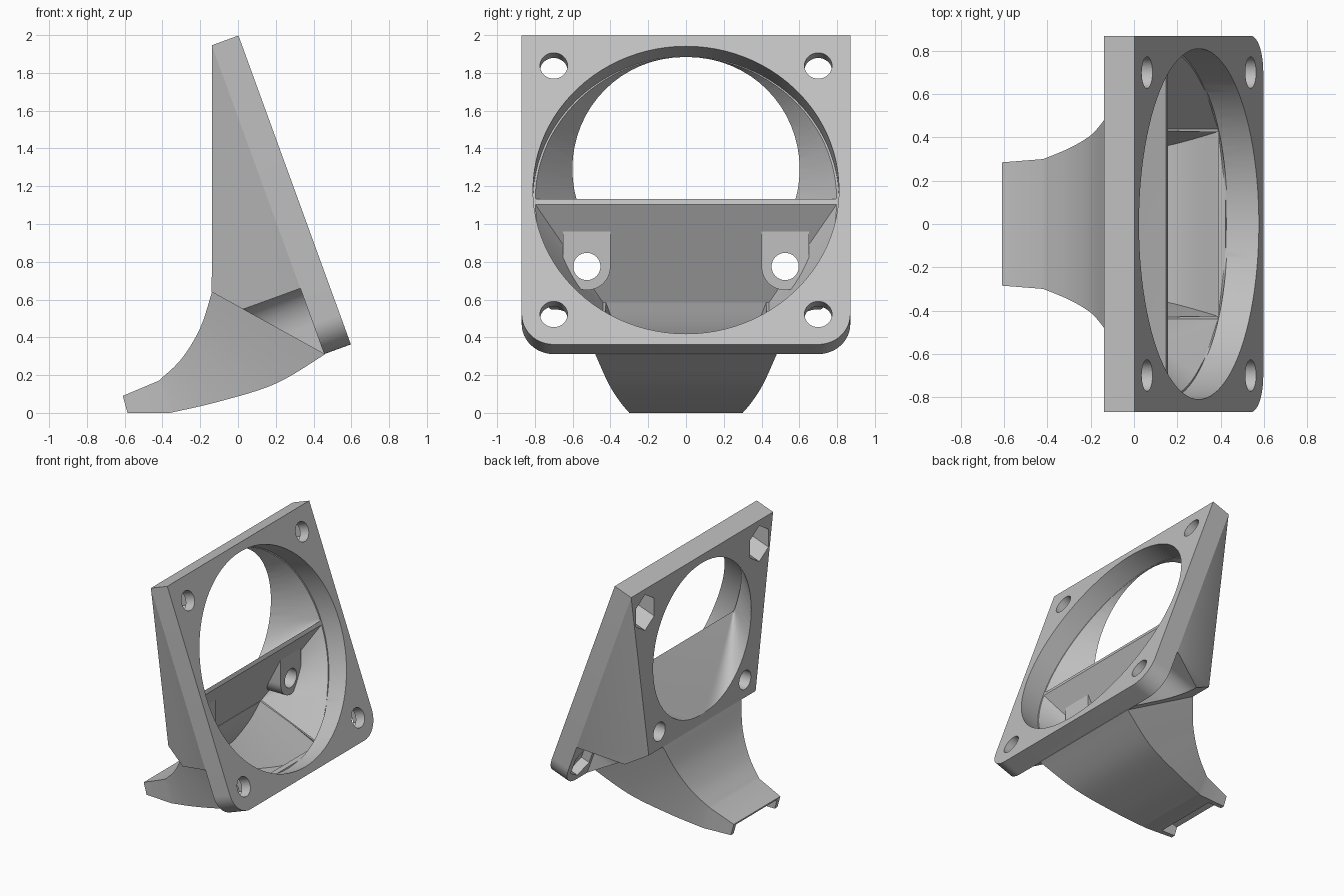
import bpy, bmesh
from math import sin, cos, radians
from mathutils import Matrix, Vector

cube = bpy.data.objects.get("Cube")
if cube:
    bpy.data.objects.remove(cube, do_unlink=True)

mat = bpy.data.materials.new("light_grey_plastic")
mat.use_nodes = True
GREY = (0.53, 0.53, 0.53, 1)
mat.diffuse_color = GREY
mat.node_tree.nodes["Principled BSDF"].inputs["Base Color"].default_value = GREY

# Tilted frame of the fan plate: x = outward normal, z = up along the plate
TILT = Matrix.Translation((0.3, 0, 1.18)) @ Matrix.Rotation(radians(-20), 4, 'Y')
FLAT = Matrix.Identity(4)
HALF, THICK, BOLT, BORE = 0.87, 0.15, 0.70, 0.81
SEAT = BORE - 0.004


def finish(name, bm):
    bmesh.ops.recalc_face_normals(bm, faces=bm.faces)
    me = bpy.data.meshes.new(name)
    bm.to_mesh(me)
    bm.free()
    me.materials.append(mat)
    ob = bpy.data.objects.new(name, me)
    bpy.context.collection.objects.link(ob)
    return ob


def hull(name, pts):
    bm = bmesh.new()
    for p in pts:
        bm.verts.new(p)
    bmesh.ops.convex_hull(bm, input=bm.verts)
    loose = [v for v in bm.verts if not v.link_faces]
    bmesh.ops.delete(bm, geom=loose, context='VERTS')
    return finish(name, bm)


def prism(name, outline, x0, x1, frame=FLAT):
    """Extrude a (y, z) outline along x inside a frame."""
    bm = bmesh.new()
    ends = [[bm.verts.new(frame @ Vector((x, y, z))) for y, z in outline] for x in (x0, x1)]
    for ring in ends:
        bm.faces.new(ring)
    for i in range(len(outline)):
        bm.faces.new((ends[0][i - 1], ends[0][i], ends[1][i], ends[1][i - 1]))
    return finish(name, bm)


def arc(cy, cz, r, a0=0, a1=360, n=64):
    return [(cy + r * cos(radians(a0 + (a1 - a0) * i / n)),
             cz + r * sin(radians(a0 + (a1 - a0) * i / n))) for i in range(n + (a1 - a0 < 360))]


def combine(base, tool, op):
    mod = base.modifiers.new(op, 'BOOLEAN')
    mod.operation, mod.object, mod.solver = op, tool, 'EXACT'
    bpy.context.view_layer.objects.active = base
    bpy.ops.object.modifier_apply(modifier=mod.name)
    bpy.data.objects.remove(tool, do_unlink=True)


def spline(rows, steps=6):
    out = []
    for i in range(len(rows) - 1):
        a, b, c, d = (rows[min(max(i + k, 0), len(rows) - 1)] for k in (-1, 0, 1, 2))
        for s in range(steps):
            t = s / steps
            out.append([q + 0.5 * t * (r - p + t * (2*p - 5*q + 4*r - u + t * (3*(q - r) + u - p)))
                        for p, q, r, u in zip(a, b, c, d)])
    return out + [rows[-1]]


def loft(name, rows):
    """Rows hold top x, top z, bottom x, bottom z and half width."""
    bm = bmesh.new()
    rings = [[bm.verts.new(p) for p in ((tx, w, tz), (tx, -w, tz), (bx, -w, bz), (bx, w, bz))]
             for tx, tz, bx, bz, w in rows]
    for a, b in zip(rings, rings[1:]):
        for i in range(4):
            j = (i + 1) % 4
            bm.faces.new((a[i], a[j], b[j], b[i]))
    bm.faces.new(rings[0])
    bm.faces.new(rings[-1])
    return finish(name, bm)


# Wedge behind the plate, narrowing towards the bottom of the back face
wedge_pts = []
for s in (-1, 1):
    wedge_pts += [TILT @ Vector((-THICK, s * HALF, v)) for v in (-HALF, HALF)]
    wedge_pts += [TILT @ Vector((-0.1, s * 0.865, v)) for v in (-0.865, 0.865)]
    wedge_pts.append(Vector((-0.139, s * 0.655, 0.64)))
body = hull("fan_duct", wedge_pts)

# Rounded clearance for the lower nuts
for s in (-1, 1):
    quarter = [radians(90 * i / 12) for i in range(13)]
    outline = [(s * (BOLT - 0.14 * sin(a)), 0.2 * cos(a) - BOLT) for a in quarter]
    outline += [(s * 0.56, -1.1), (s * 0.95, -1.1), (s * 0.95, -0.5)]
    combine(body, prism("nut_clearance", outline, -0.9, -0.05, TILT), 'DIFFERENCE')

# Plate with rounded lower corners
plate = [(HALF, HALF), (-HALF, HALF)]
plate += arc(-BOLT, -BOLT, 0.17, 180, 270, 12) + arc(BOLT, -BOLT, 0.17, 270, 360, 12)
combine(body, prism("fan_plate", plate, -THICK, 0, TILT), 'UNION')

# Curved nozzle
outer = [(-0.42, 0.17, -0.36, 0, 0.30), (-0.30, 0.285, -0.10, 0.06, 0.35),
         (-0.20, 0.45, 0.20, 0.155, 0.41), (-0.138, 0.64, 0.46, 0.31, 0.48)]
nozzle = [(-0.61, 0.09, -0.585, 0, 0.285)] + spline(outer) + [(-0.12, 0.67, 0.465, 0.34, 0.48)]
combine(body, loft("nozzle", nozzle), 'UNION')

# Air channel: scoop from the lower half of the bore ...
pts = [TILT @ Vector((-THICK, y, z)) for y, z in arc(0, 0, SEAT, 181, 359, 48)]
pts += [Vector((x, s * 0.44, z)) for s in (-1, 1) for x, z in ((-0.108, 0.585), (0.388, 0.382))]
channel = hull("air_channel", pts)

# ... with screw bosses standing in it ...
for s in (-1, 1):
    boss = arc(s * 0.525, 0.775, 0.125, 180, 360, 24) + [(s * 0.525 + 0.125, 1.0), (s * 0.525 - 0.125, 1.0)]
    combine(channel, prism("screw_boss", boss, -0.2, 0.085), 'DIFFERENCE')

# ... running into the nozzle, open underneath at the tip
inner = [(-0.40, 0.14, -0.36, 0.03, 0.26), (-0.265, 0.27, -0.10, 0.10, 0.31),
         (-0.16, 0.44, 0.19, 0.20, 0.37), (-0.10, 0.60, 0.40, 0.36, 0.43)]
passage = [(-0.66, 0.06, -0.64, -0.05, 0.25), (-0.49, 0.11, -0.49, -0.05, 0.255),
           (-0.47, 0.115, -0.46, 0.025, 0.255)] + spline(inner) + [(-0.08, 0.625, 0.383, 0.396, 0.42)]
combine(channel, loft("nozzle_passage", passage), 'UNION')

# Bore joins the channel and the opening to the round hole in the back
pts = [TILT @ Vector((-THICK, y, z)) for y, z in arc(0, 0, SEAT, 1, 179, 48)]
pts += [Vector((-0.15, y, z)) for y, z in arc(0, 1.29, 0.593)]
combine(channel, hull("back_opening", pts), 'UNION')
combine(channel, prism("fan_bore", arc(0, 0, BORE, n=96), -0.16, 0.1, TILT), 'UNION')
combine(body, channel, 'DIFFERENCE')

# Bolt holes, hexagonal nut pockets and screw holes
for s in (-1, 1):
    for v in (-BOLT, BOLT):
        combine(body, prism("bolt_hole", arc(s * BOLT, v, 0.073, n=32), -0.5, 0.1, TILT), 'DIFFERENCE')
        combine(body, prism("nut_pocket", arc(s * BOLT, v, 0.13, 30, 390, 6), -0.5, -0.08, TILT), 'DIFFERENCE')
    combine(body, prism("screw_hole", arc(s * 0.525, 0.775, 0.072, n=32), -0.3, 0.2), 'DIFFERENCE')

bpy.ops.object.select_all(action='DESELECT')
body.select_set(True)
bpy.context.view_layer.objects.active = body
bpy.ops.object.shade_smooth_by_angle(angle=radians(25))
